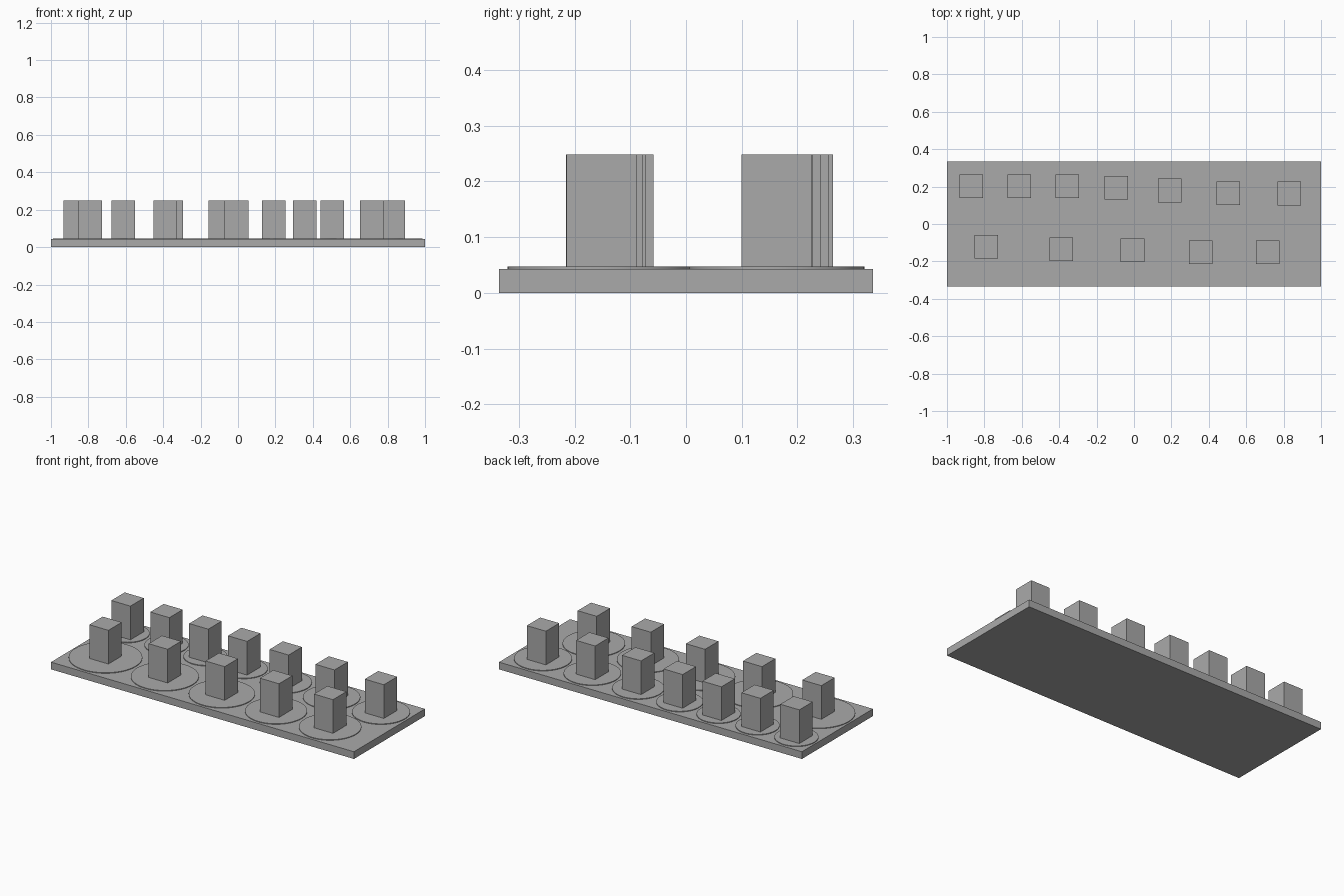
import bpy

# Remove the default cube
cube = bpy.data.objects.get("Cube")
if cube:
    bpy.data.objects.remove(cube, do_unlink=True)

# Single grey material
grey = bpy.data.materials.new("plain grey")
grey.use_nodes = True
grey.diffuse_color = (0.4, 0.4, 0.4, 1)
grey.node_tree.nodes["Principled BSDF"].inputs["Base Color"].default_value = grey.diffuse_color

BASE_TOP, DISC_TOP, POST_TOP = 0.043, 0.047, 0.248
POST_WIDTH = 0.126
EDGE = 0.32  # discs of both rows reach this far from the centre line


def finish(name):
    ob = bpy.context.object
    ob.name = name
    ob.data.materials.append(grey)
    return ob


def block(name, x, y, z0, z1, width, depth):
    bpy.ops.mesh.primitive_cube_add(size=1, location=(x, y, (z0 + z1) / 2))
    bpy.context.object.scale = (width, depth, z1 - z0)
    bpy.ops.object.transform_apply(location=False, rotation=False)
    return finish(name)


def disc(name, x, y):
    bpy.ops.mesh.primitive_cylinder_add(
        vertices=64, radius=EDGE - abs(y), depth=DISC_TOP - BASE_TOP,
        location=(x, y, (BASE_TOP + DISC_TOP) / 2))
    bpy.ops.object.shade_smooth_by_angle()
    return finish(name)


# Base slab
block("base_plate", 0, 0, 0, BASE_TOP, 2, 0.67)

# Two rows of posts, each standing on its own thin disc
rows = {
    "back": [(-0.87, 0.201), (-0.613, 0.201), (-0.356, 0.201), (-0.094, 0.193),
             (0.19, 0.179), (0.503, 0.165), (0.83, 0.163)],
    "front": [(-0.79, -0.121), (-0.388, -0.136), (-0.008, -0.141),
              (0.358, -0.152), (0.714, -0.151)],
}
for row, spots in rows.items():
    for i, (x, y) in enumerate(spots, 1):
        disc(f"{row}_disc_{i}", x, y)
        block(f"{row}_post_{i}", x, y, DISC_TOP, POST_TOP, POST_WIDTH, POST_WIDTH)
